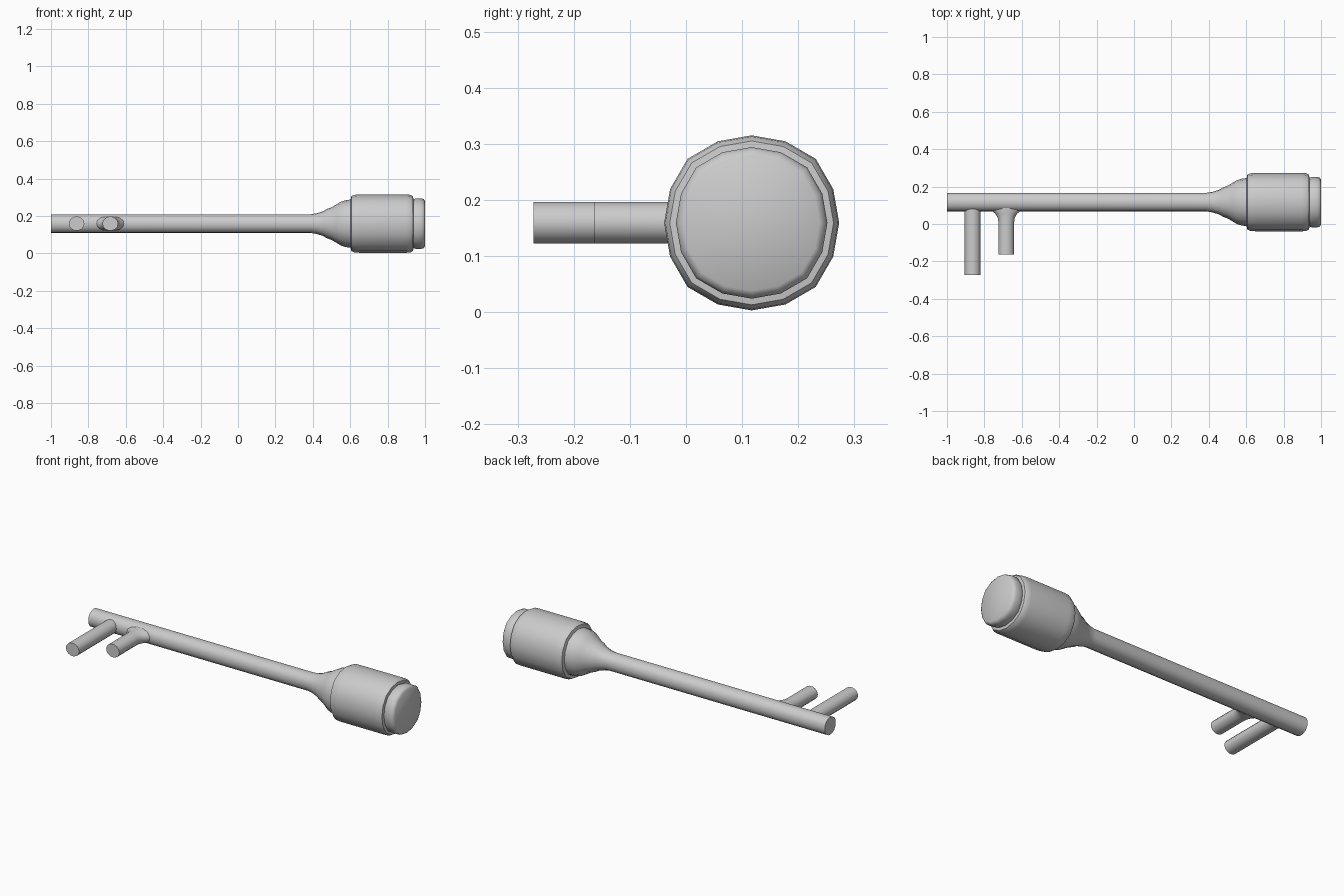
import bpy, bmesh
from math import sin, cos, pi, radians

if "Cube" in bpy.data.objects:
    bpy.data.objects.remove(bpy.data.objects["Cube"])

CY, CZ = 0.117, 0.159


def tube(name, rings, place, sides=16, square=0.0):
    """Loft rings of (position, radius_u, radius_v); place maps them to 3D."""
    bm = bmesh.new()
    loops = []
    for t, ru, rv in rings:
        loop = []
        for i in range(sides):
            a = 2 * pi * i / sides
            k = 1 + square * sin(2 * a) ** 4      # slightly fuller diagonals
            loop.append(bm.verts.new(place(t, ru * k * cos(a), rv * k * sin(a))))
        loops.append(loop)
    for a, b in zip(loops, loops[1:]):
        for i in range(sides):
            j = (i + 1) % sides
            bm.faces.new((a[i], a[j], b[j], b[i]))
    bm.faces.new(loops[0])
    bm.faces.new(loops[-1])
    bmesh.ops.recalc_face_normals(bm, faces=bm.faces)
    mesh = bpy.data.meshes.new(name)
    bm.to_mesh(mesh)
    bm.free()
    obj = bpy.data.objects.new(name, mesh)
    bpy.context.collection.objects.link(obj)
    bpy.ops.object.select_all(action='DESELECT')
    obj.select_set(True)
    bpy.context.view_layer.objects.active = obj
    bpy.ops.object.shade_smooth_by_angle(angle=radians(40))
    return obj


# Shaft flaring into the stepped neck, barrel grip and end cap
profile = [(-1.0, .05), (.39, .05), (.42, .055), (.455, .066), (.475, .078),
           (.50, .087), (.525, .102), (.55, .117), (.575, .125), (.602, .129),
           (.606, .147), (.622, .154), (.65, .156), (.90, .156), (.922, .154),
           (.936, .146), (.938, .130), (.95, .135), (.98, .135), (.993, .131),
           (1.0, .121)]
tube("shaft_and_grip", [(x, r, r) for x, r in profile],
     lambda t, u, v: (t, CY + u, CZ + v), square=0.035)


# Prongs pointing to the front
def prong(name, x, rings):
    tube(name, rings, lambda t, u, v: (x + u, t, CZ + v), sides=14)


prong("long_prong", -0.863, [(.11, .042, .038), (-.272, .042, .038)])
prong("short_prong", -0.683, [(.10, .095, .040), (.07, .076, .040),
                              (.055, .058, .039), (.035, .046, .038),
                              (.01, .042, .038), (-.163, .042, .038)])
